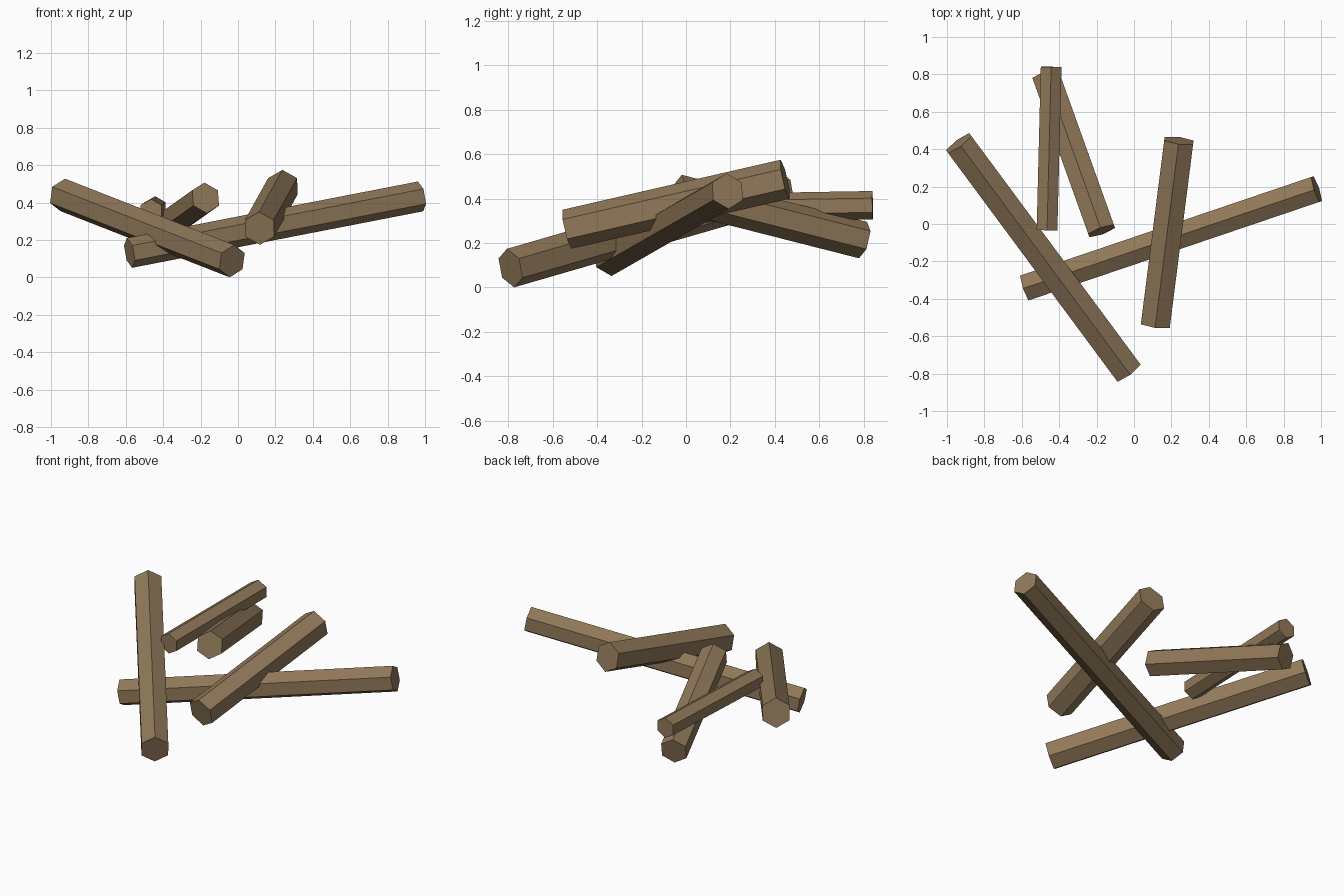
import bpy
import math
from mathutils import Vector, Matrix

if "Cube" in bpy.data.objects:
    bpy.data.objects.remove(bpy.data.objects["Cube"])

# Bark-brown material shared by all logs
wood = bpy.data.materials.new("wood")
wood.diffuse_color = (0.28, 0.19, 0.10, 1.0)
wood.use_nodes = True
wood.node_tree.nodes["Principled BSDF"].inputs["Base Color"].default_value = wood.diffuse_color


def log(name, start, end, radius):
    """Six-sided log between two points, one long edge facing up."""
    a, b = Vector(start), Vector(end)
    axis = (b - a).normalized()
    side = axis.cross(Vector((0, 0, 1))).normalized()
    up = side.cross(axis)
    bpy.ops.mesh.primitive_cylinder_add(vertices=6, radius=radius, depth=(b - a).length)
    obj = bpy.context.object
    obj.name = name
    # The primitive's first corner lies on local +Y, which is mapped to up
    turn = Matrix((up.cross(axis), up, axis)).transposed().to_4x4()
    obj.matrix_world = Matrix.Translation((a + b) / 2) @ turn
    obj.data.materials.append(wood)
    return obj


# Two long crossing logs
log("long_log_left", (-0.937, 0.432, 0.441), (-0.032, -0.79, 0.087), 0.089)
log("long_log_across", (-0.58, -0.34, 0.131), (0.976, 0.187, 0.433), 0.081)

# Medium log resting on the right
log("medium_log_right", (0.115, -0.536, 0.262), (0.24, 0.446, 0.487), 0.09)

# Shorter logs at the back
log("short_log_back", (-0.173, -0.037, 0.425), (-0.472, 0.797, 0.213), 0.084)
log("thin_log_back", (-0.465, -0.033, 0.355), (-0.443, 0.84, 0.37), 0.064)
